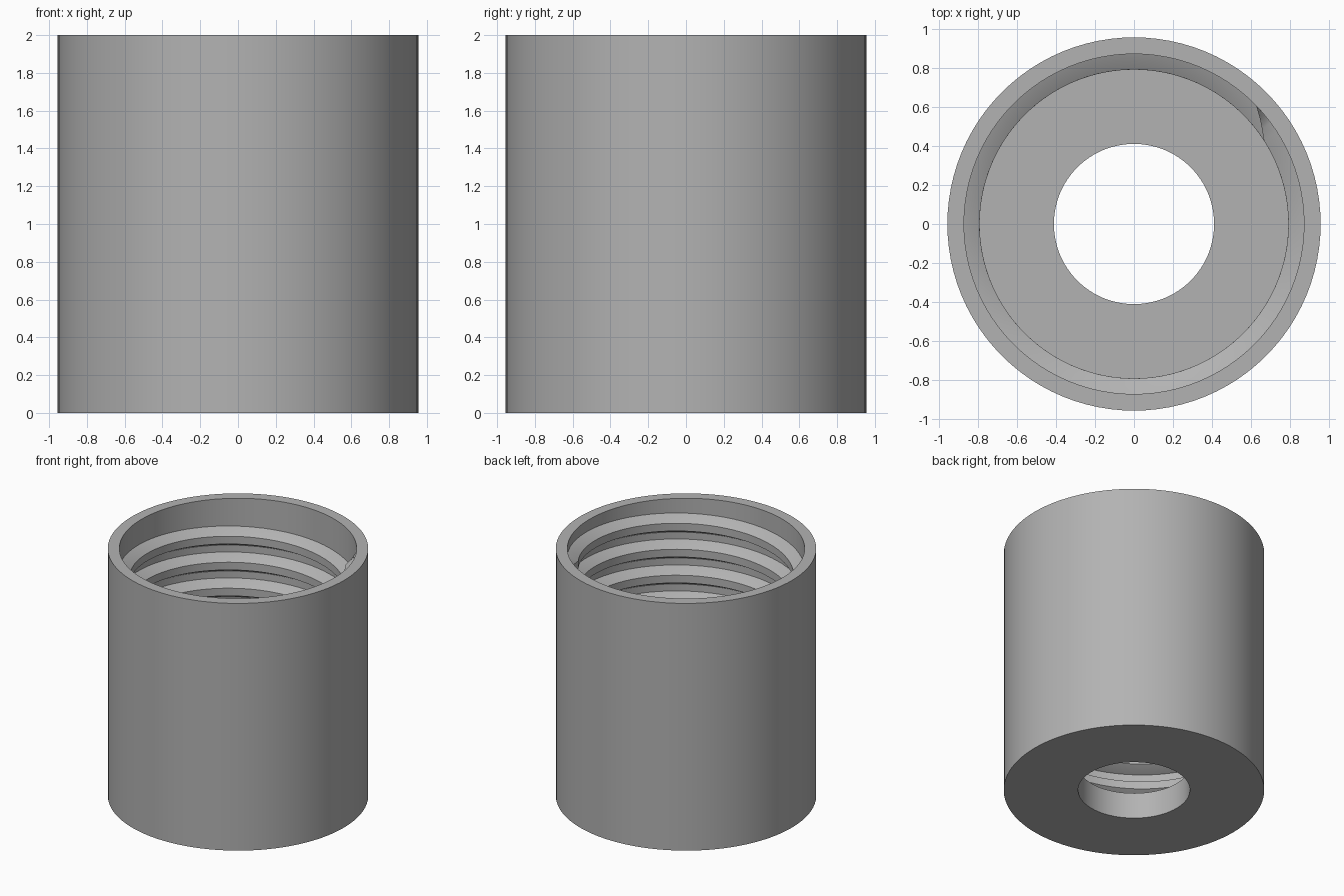
import bpy, bmesh, math

cube = bpy.data.objects.get("Cube")
if cube:
    bpy.data.objects.remove(cube)

SEGMENTS = 96
OUTER, WALL, CREST, HOLE = 0.955, 0.87, 0.79, 0.41
FLOOR, HEIGHT = 0.21, 2.0
PITCH = 0.21

grey = bpy.data.materials.new("plain grey")
grey.use_nodes = True
grey.diffuse_color = (0.45, 0.45, 0.45, 1)
grey.node_tree.nodes["Principled BSDF"].inputs["Base Color"].default_value = grey.diffuse_color


def polar(radius, angle, z):
    return (radius * math.cos(angle), radius * math.sin(angle), z)


def finish(bm, name):
    bmesh.ops.recalc_face_normals(bm, faces=bm.faces)
    mesh = bpy.data.meshes.new(name)
    bm.to_mesh(mesh)
    bm.free()
    obj = bpy.data.objects.new(name, mesh)
    obj.data.materials.append(grey)
    bpy.context.collection.objects.link(obj)
    bpy.ops.object.select_all(action="DESELECT")
    obj.select_set(True)
    bpy.context.view_layer.objects.active = obj
    bpy.ops.object.shade_smooth_by_angle(angle=math.radians(25))
    return obj


def bridge(bm, a, b):
    for i in range(len(a)):
        j = (i + 1) % len(a)
        bm.faces.new((a[i], a[j], b[j], b[i]))


# Cup body: closed wall profile turned around the z axis
profile = [(HOLE, 0), (OUTER, 0), (OUTER, HEIGHT), (WALL, HEIGHT), (WALL, FLOOR), (HOLE, FLOOR)]
bm = bmesh.new()
rings = []
for s in range(SEGMENTS):
    angle = math.tau * s / SEGMENTS
    rings.append([bm.verts.new(polar(r, angle, z)) for r, z in profile])
for s in range(SEGMENTS):
    bridge(bm, rings[s], rings[(s + 1) % SEGMENTS])
finish(bm, "cup_body")

# Internal thread: trapezoid swept up a right-handed helix, ends fading into the wall
END_ANGLE = math.radians(44)
END_Z = 1.86
TURNS = 7.3
FADE = math.radians(11)
steps = int(TURNS * SEGMENTS)
bm = bmesh.new()
sections = []
for s in range(steps + 1):
    back = math.tau * TURNS * s / steps
    angle = END_ANGLE - back
    z = END_Z - PITCH * back / math.tau
    fade = min(1, back / FADE, (math.tau * TURNS - back) / FADE)
    crest = WALL - (WALL - CREST) * fade
    shape = [(WALL + 0.01, -0.08), (WALL, -0.077), (crest, -0.031),
             (crest, 0.031), (WALL, 0.077), (WALL + 0.01, 0.08)]
    sections.append([bm.verts.new(polar(r, angle, z + dz)) for r, dz in shape])
for a, b in zip(sections, sections[1:]):
    bridge(bm, a, b)
bm.faces.new(sections[0])
bm.faces.new(sections[-1])
finish(bm, "internal_thread")
